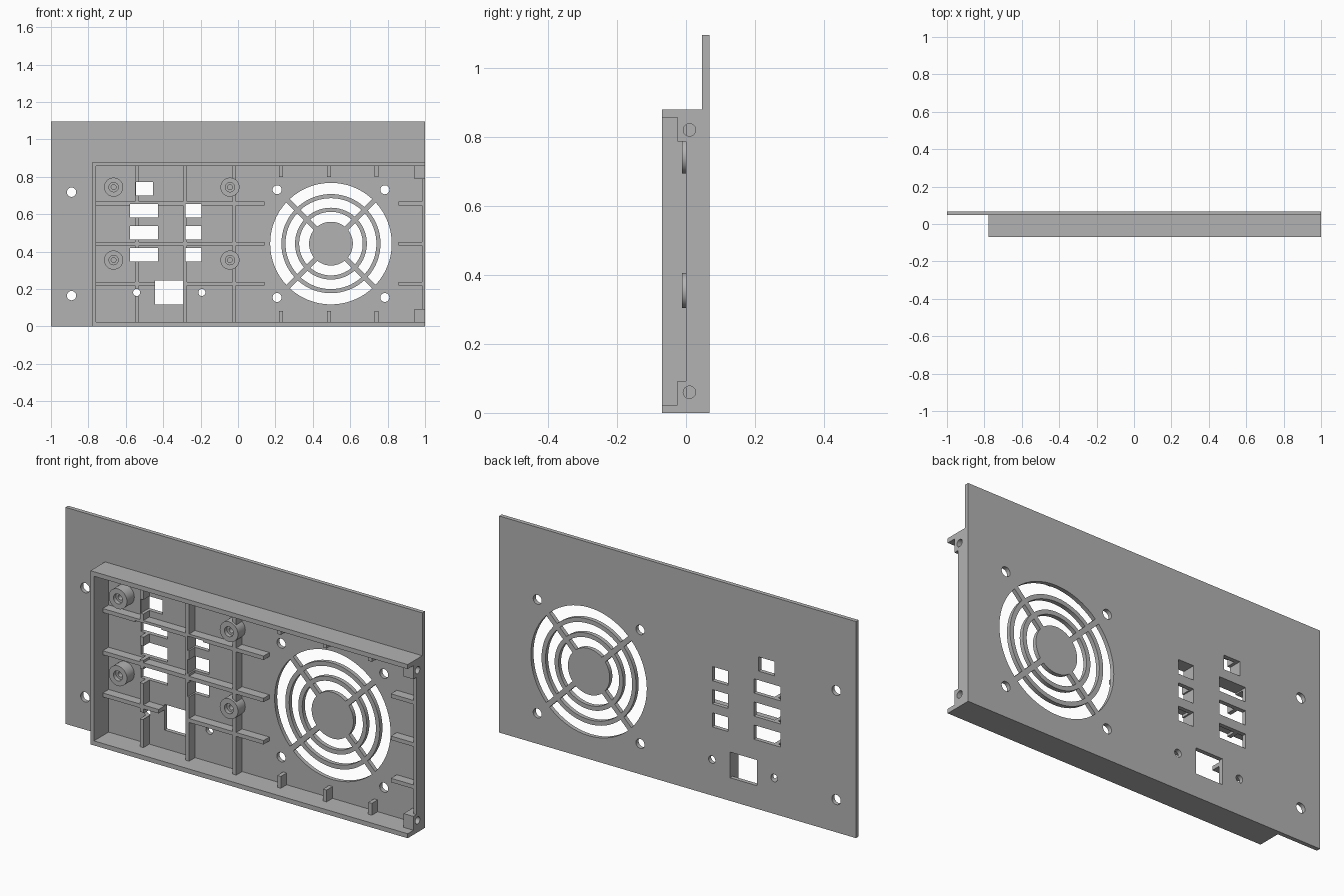
import bpy, bmesh
from math import asin, cos, sin, pi, radians
from mathutils import Matrix, Vector

default = bpy.data.objects.get("Cube")
if default:
    bpy.data.objects.remove(default, do_unlink=True)

grey = bpy.data.materials.new("plain grey")
grey.use_nodes = True
COLOUR = (0.45, 0.45, 0.45, 1)
grey.diffuse_color = COLOUR
grey.node_tree.nodes["Principled BSDF"].inputs["Base Color"].default_value = COLOUR

# Depth levels, front to back
FRONT, RIB, PLATE, BACK = -0.07, 0.0, 0.047, 0.068


def finish(name, bm):
    bmesh.ops.recalc_face_normals(bm, faces=bm.faces)
    mesh = bpy.data.meshes.new(name)
    bm.to_mesh(mesh)
    bm.free()
    obj = bpy.data.objects.new(name, mesh)
    bpy.context.collection.objects.link(obj)
    mesh.materials.append(grey)
    return obj


def add_box(bm, x0, x1, y0, y1, z0, z1):
    centre = Vector((x0 + x1, y0 + y1, z0 + z1)) / 2
    size = Matrix.Diagonal((x1 - x0, y1 - y0, z1 - z0, 1))
    bmesh.ops.create_cube(bm, size=1, matrix=Matrix.Translation(centre) @ size)


def add_cylinder(bm, centre, radius, depth, axis="X", sides=32):
    bmesh.ops.create_cone(bm, cap_ends=True, segments=sides, radius1=radius,
                          radius2=radius, depth=depth,
                          matrix=Matrix.Translation(centre) @ Matrix.Rotation(pi / 2, 4, "Y" if axis == "X" else "X"))


def box(name, *bounds):
    bm = bmesh.new()
    add_box(bm, *bounds)
    return finish(name, bm)


def add_sector(bm, inner, outer, turn, half_gap, steps=16):
    """Quarter-ring prism whose straight ends run parallel to the spokes."""
    def arc(r):
        a = asin(half_gap / r)
        return [turn + a + (pi / 2 - 2 * a) * i / steps for i in range(steps + 1)]
    outline = [(outer * cos(a), outer * sin(a)) for a in arc(outer)]
    outline += [(inner * cos(a), inner * sin(a)) for a in reversed(arc(inner))]
    face = bm.faces.new([bm.verts.new((FAN_X + x, -0.2, FAN_Z + z)) for x, z in outline])
    new = bmesh.ops.extrude_face_region(bm, geom=[face])["geom"]
    bmesh.ops.translate(bm, vec=(0, 0.4, 0), verts=[g for g in new if isinstance(g, bmesh.types.BMVert)])


def cut(obj, cutter):
    mod = obj.modifiers.new("openings", "BOOLEAN")
    mod.operation, mod.solver, mod.object = "DIFFERENCE", "EXACT", cutter
    bpy.ops.object.select_all(action="DESELECT")
    bpy.context.view_layer.objects.active = obj
    obj.select_set(True)
    bpy.ops.object.modifier_apply(modifier=mod.name)
    bpy.ops.object.shade_smooth_by_angle(angle=radians(30))


FAN_X, FAN_Z = 0.497, 0.443
holes = bmesh.new()

# Fan grille slots
for inner, outer in ((0.117, 0.17), (0.192, 0.243), (0.265, 0.325)):
    for quarter in range(4):
        add_sector(holes, inner, outer, pi / 4 + quarter * pi / 2, 0.013)

# Connector windows
windows = [(-0.545, -0.455, 0.70, 0.772), (-0.445, -0.295, 0.117, 0.247)]
for z in (0.348, 0.465, 0.582):
    windows += [(-0.577, -0.428, z, z + 0.072), (-0.282, -0.195, z, z + 0.072)]
for x0, x1, z0, z1 in windows:
    add_box(holes, x0, x1, -0.2, 0.2, z0, z1)

# Screw holes
screws = [(FAN_X + sx * 0.288, FAN_Z + sz * 0.288, 0.024) for sx in (-1, 1) for sz in (-1, 1)]
screws += [(-0.89, 0.165, 0.025), (-0.89, 0.718, 0.025), (-0.542, 0.182, 0.019), (-0.193, 0.182, 0.019)]
for x, z, r in screws:
    add_cylinder(holes, (x, 0, z), r, 0.4, "Y")

cutter = finish("opening_cutter", holes)
cutter.hide_render = True

# Back plate
cut(box("back_plate", -1, 1, PLATE, BACK, 0, 1.097), cutter)

# Frame walls
box("bottom_wall", -0.778, 1, FRONT, PLATE, 0, 0.023)
box("top_wall", -0.778, 1, FRONT, PLATE, 0.857, 0.88)
box("left_end_wall", -0.778, -0.758, FRONT, PLATE, 0.023, 0.857)

# Low end wall with drilled corner blocks
bm = bmesh.new()
for z in (0.06, 0.821):
    add_cylinder(bm, (1, 0.01, z), 0.018, 0.3)
drill = finish("corner_drill", bm)
drill.hide_render = True
box("low_end_wall", 0.985, 1, RIB, PLATE, 0.093, 0.788)
for name, z0, z1 in (("lower_corner_block", 0.023, 0.093), ("upper_corner_block", 0.788, 0.857)):
    cut(box(name, 0.945, 1, -0.024, PLATE, z0, z1), drill)

# Stiffening ribs
T = 0.01
for i, z in enumerate((0.229, 0.443, 0.657)):
    cut(box(f"long_rib_{i}", -0.758, 0.143, RIB, PLATE, z - T, z + T), cutter)
    box(f"short_end_rib_{i}", 0.857, 0.985, RIB, PLATE, z - T, z + T)
for i, x in enumerate((-0.54, -0.284, -0.02)):
    cut(box(f"upright_rib_{i}", x - T, x + T, RIB, PLATE, 0.023, 0.857), cutter)
for i, x in enumerate((0.23, 0.487, 0.74)):
    box(f"lower_stub_rib_{i}", x - T, x + T, RIB, PLATE, 0.023, 0.083)
    box(f"upper_stub_rib_{i}", x - T, x + T, RIB, PLATE, 0.80, 0.857)

# Mounting bosses with stepped blind bores, cut clear of the ribs behind them
spots = [(x, z) for x in (-0.665, -0.043) for z in (0.355, 0.745)]
bores = []
for name, radius, depth in (("wide_bore", 0.025, 0.04), ("narrow_bore", 0.013, 0.09)):
    bm = bmesh.new()
    for x, z in spots:
        add_cylinder(bm, (x, -0.012, z), radius, depth, "Y")
    bores.append(finish(name, bm))
for i, (x, z) in enumerate(spots):
    bm = bmesh.new()
    add_cylinder(bm, (x, (PLATE - 0.012) / 2, z), 0.051, PLATE + 0.012, "Y")
    boss = finish(f"mounting_boss_{i}", bm)
    for bore in bores:
        cut(boss, bore)
for bore in bores:
    cut(bpy.data.objects["upright_rib_2"], bore)

for helper in (cutter, drill, *bores):
    bpy.data.objects.remove(helper, do_unlink=True)
